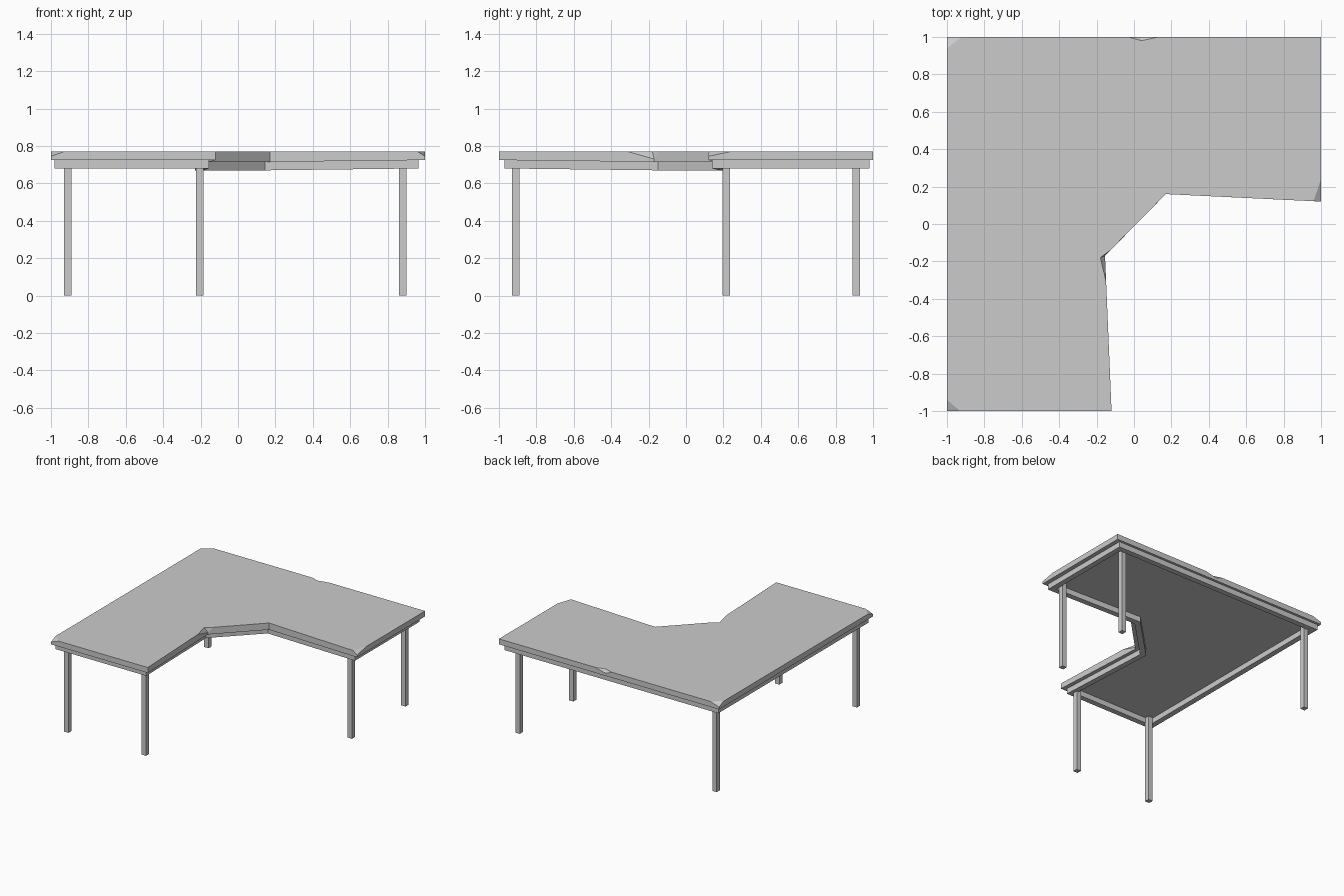
import bpy, bmesh
from mathutils import Vector

if "Cube" in bpy.data.objects:
    bpy.data.objects.remove(bpy.data.objects["Cube"])


def make_object(name, bm):
    bmesh.ops.remove_doubles(bm, verts=bm.verts, dist=1e-5)
    bmesh.ops.recalc_face_normals(bm, faces=bm.faces)
    mesh = bpy.data.meshes.new(name)
    bm.to_mesh(mesh)
    bm.free()
    obj = bpy.data.objects.new(name, mesh)
    bpy.context.collection.objects.link(obj)
    return obj


def add_face(bm, points):
    return bm.faces.new([bm.verts.new(p) for p in points])


def inset_outline(pts, d):
    # mitred inward offset of a counter-clockwise outline, keeping z
    out = []
    for i, p in enumerate(pts):
        a = (Vector(p[:2]) - Vector(pts[i - 1][:2])).normalized()
        b = (Vector(pts[(i + 1) % len(pts)][:2]) - Vector(p[:2])).normalized()
        na, nb = Vector((-a.y, a.x)), Vector((-b.y, b.x))
        m = (na + nb) * d / (1 + na.dot(nb))
        out.append((p[0] + m.x, p[1] + m.y, p[2]))
    return out


TOP, SLAB, APRON = 0.77, 0.725, 0.68

# Desktop outline: x, y, underside z, and an optional worn corner
# (lowered z, edge point before, point on the top or None, edge point after)
outline = [
    (-1, -1, SLAB, (0.745, (-1, -0.94), None, (-0.93, -1))),
    (-0.12, -1, SLAB, None),
    (-0.155, -0.17, 0.715, (0.73, (-0.149, -0.31), (-0.18, -0.18), (-0.125, -0.139))),
    (0.17, 0.16, 0.715, None),
    (1, 0.12, SLAB, (0.745, (0.96, 0.122), None, (1, 0.24))),
    (1, 1, SLAB, None),
    (0.03, 1, SLAB, (0.748, (0.13, 1), (0.04, 0.98), (-0.03, 1))),
    (-1, 1, SLAB, (0.745, (-0.92, 1), None, (-1, 0.94))),
]
bm = bmesh.new()
top_loop = []
for i, (x, y, zb, chip) in enumerate(outline):
    x2, y2, zb2, chip2 = outline[(i + 1) % len(outline)]
    side = [(x, y, zb), (x2, y2, zb2)]
    if chip2:
        side += [(x2, y2, chip2[0]), (*chip2[1], TOP)]
    else:
        side.append((x2, y2, TOP))
    if chip:
        rim = [(*p, TOP) for p in chip[1:] if p]
        side += [rim[-1], (x, y, chip[0])]
        for a, b in zip(rim, rim[1:]):
            add_face(bm, [(x, y, chip[0]), b, a])
        top_loop += rim
    else:
        side.append((x, y, TOP))
        top_loop.append((x, y, TOP))
    add_face(bm, side)
add_face(bm, top_loop)
add_face(bm, [p[:3] for p in reversed(outline)])
make_object("desktop", bm)

# Apron frame under the desktop
outer = [(-0.98, -0.97, APRON), (-0.155, -0.97, APRON), (-0.185, -0.15, 0.67),
         (0.145, 0.18, 0.67), (0.965, 0.14, APRON), (0.965, 0.98, APRON),
         (-0.98, 0.98, APRON)]
inner = inset_outline(outer, 0.045)
raised = lambda p: (p[0], p[1], p[2] + 0.047)
bm = bmesh.new()
for i in range(len(outer)):
    j = (i + 1) % len(outer)
    a, b, c, d = outer[i], outer[j], inner[j], inner[i]
    add_face(bm, [a, b, raised(b), raised(a)])
    add_face(bm, [c, d, raised(d), raised(c)])
    add_face(bm, [a, d, c, b])
    add_face(bm, [raised(p) for p in (a, b, c, d)])
make_object("apron", bm)

# Square legs
legs = {"front_left": (-0.91, -0.91), "front_inner": (-0.205, -0.91),
        "back_left": (-0.91, 0.91), "back_right": (0.88, 0.91),
        "right_inner": (0.88, 0.215)}
for name, (x, y) in legs.items():
    bpy.ops.mesh.primitive_cube_add(size=1, location=(x, y, SLAB / 2))
    leg = bpy.context.object
    leg.name = name + "_leg"
    leg.scale = (0.04, 0.04, SLAB)
